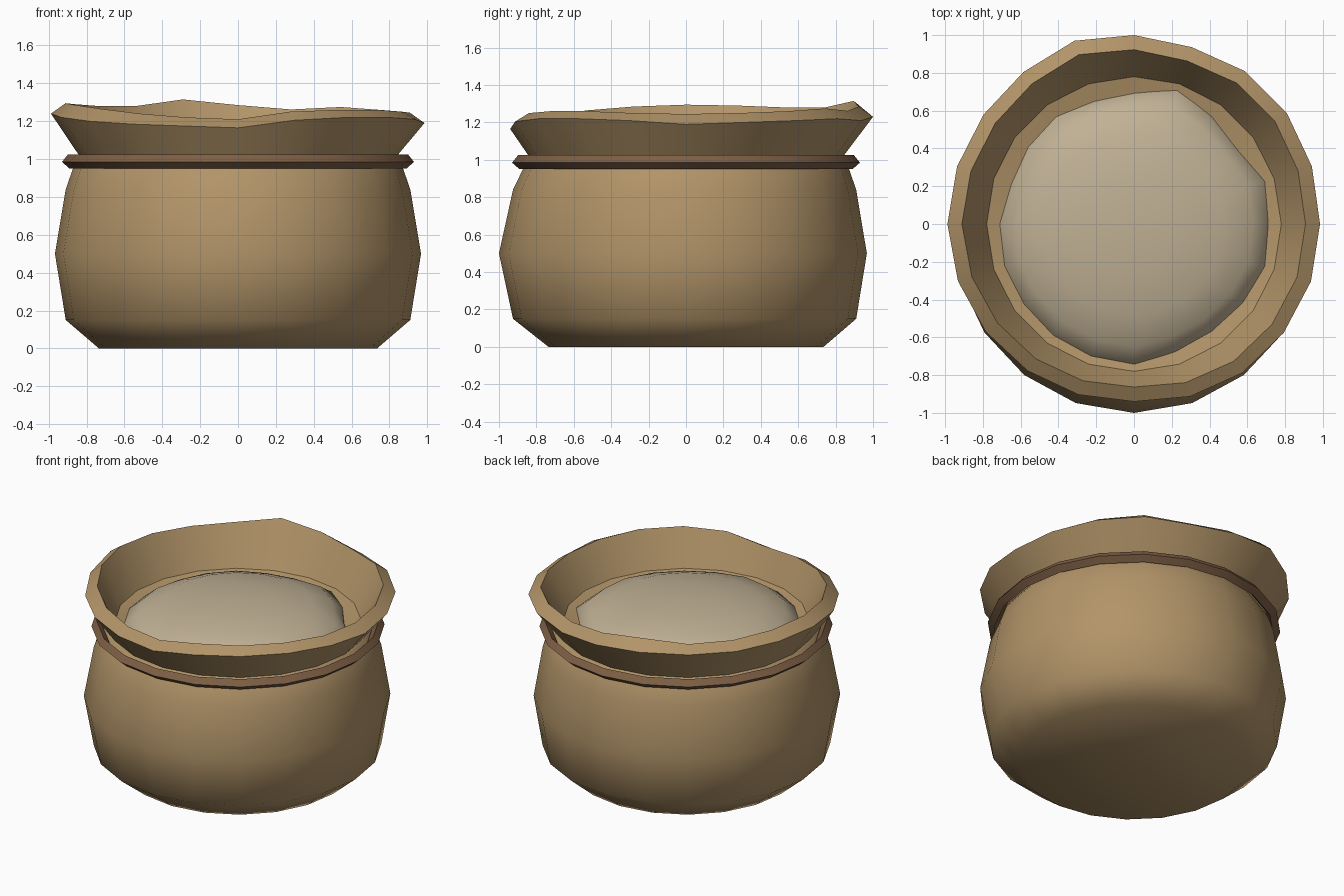
import bpy
import bmesh
import math

if "Cube" in bpy.data.objects:
    bpy.data.objects.remove(bpy.data.objects["Cube"])

SIDES = 20


def material(name, rgb):
    m = bpy.data.materials.new(name)
    m.diffuse_color = (*rgb, 1)
    m.use_nodes = True
    m.node_tree.nodes["Principled BSDF"].inputs["Base Color"].default_value = m.diffuse_color
    return m


cloth = material("tan cloth", (0.445, 0.297, 0.14))
cord = material("brown cord", (0.21, 0.115, 0.06))
grain = material("pale flour", (0.53, 0.44, 0.30))


def lathe(name, profile, mat, shape=None, closed=False, angle=44):
    """Revolve (r, z) points; shape(index, r, z, side, a) may adjust each point."""
    bm = bmesh.new()
    rings = []
    for i, (r, z) in enumerate(profile):
        if r == 0:
            rings.append([bm.verts.new((0, 0, z))] * SIDES)
            continue
        ring = []
        for k in range(SIDES):
            a = math.tau * k / SIDES
            rr, zz = shape(i, r, z, k, a) if shape else (r, z)
            ring.append(bm.verts.new((rr * math.cos(a), rr * math.sin(a), zz)))
        rings.append(ring)
    pairs = list(zip(rings, rings[1:]))
    if closed:
        pairs.append((rings[-1], rings[0]))
    for low, high in pairs:
        for k in range(SIDES):
            n = (k + 1) % SIDES
            corners = dict.fromkeys((low[k], low[n], high[n], high[k]))
            bm.faces.new(list(corners))
    mesh = bpy.data.meshes.new(name)
    bm.to_mesh(mesh)
    bm.free()
    mesh.materials.append(mat)
    ob = bpy.data.objects.new(name, mesh)
    bpy.context.collection.objects.link(ob)
    bpy.ops.object.select_all(action='DESELECT')
    bpy.context.view_layer.objects.active = ob
    ob.select_set(True)
    bpy.ops.object.shade_smooth_by_angle(angle=math.radians(angle))
    return ob


# Uneven rim of the sack, one value per side, counter-clockwise from +x
RIM_Z = [1.19, 1.20, 1.21, 1.22, 1.21, 1.23, 1.25, 1.24, 1.235, 1.24,
         1.24, 1.22, 1.20, 1.185, 1.175, 1.165, 1.205, 1.22, 1.22, 1.21]
LIP_Z = [1.245, 1.25, 1.26, 1.275, 1.262, 1.285, 1.315, 1.28, 1.28, 1.29,
         1.295, 1.285, 1.265, 1.24, 1.22, 1.21, 1.25, 1.26, 1.26, 1.25]
RIM_R = [0.985, 0.99, 1.0, 1.0, 0.985, 1.0, 1.02, 0.995, 0.985, 0.985,
         0.988, 0.98, 0.97, 0.96, 0.95, 0.94, 0.96, 0.975, 0.98, 0.985]


def sack_shape(i, r, z, k, a):
    front = max(0, -math.sin(a)) ** 2
    if i == 3:              # fuller belly at the front
        r += 0.033 * front
    elif i in (2, 4):
        r += 0.015 * front
    elif i == 8:            # outer rim edge
        r, z = RIM_R[k], RIM_Z[k]
    elif i == 9:            # inner rim edge
        r, z = RIM_R[k] - 0.077, LIP_Z[k]
    return r, z


# Sack: belly, gathered neck, flared wavy rim and inner wall in one skin
lathe("sack", [(0, 0), (0.735, 0), (0.91, 0.15), (0.967, 0.5), (0.91, 0.84),
               (0.872, 0.95), (0.845, 0.99), (0.83, 1.005), (0.985, 1.2),
               (0.91, 1.27), (0.78, 1.02), (0.64, 0.985)], cloth, sack_shape)

# Cord tied around the neck
lathe("neck_cord", [(0.89, 0.95), (0.93, 0.985), (0.898, 1.025),
                    (0.86, 0.985)], cord, closed=True, angle=30)

# Heap of flour with an uneven edge
EDGE_R = [0.71, 0.73, 0.67, 0.70, 0.75, 0.69, 0.68, 0.70, 0.69, 0.68,
          0.71, 0.72, 0.72, 0.73, 0.74, 0.75, 0.71, 0.70, 0.71, 0.73]


def flour_shape(i, r, z, k, a):
    blend = 1 if i < 2 else 0.5 if i == 2 else 0
    return r + blend * (EDGE_R[k] - 0.71), z


lathe("flour", [(0.725, 0.95), (0.71, 1.005), (0.63, 1.075), (0.48, 1.13),
                (0.25, 1.165), (0, 1.175)], grain, flour_shape, angle=60)
